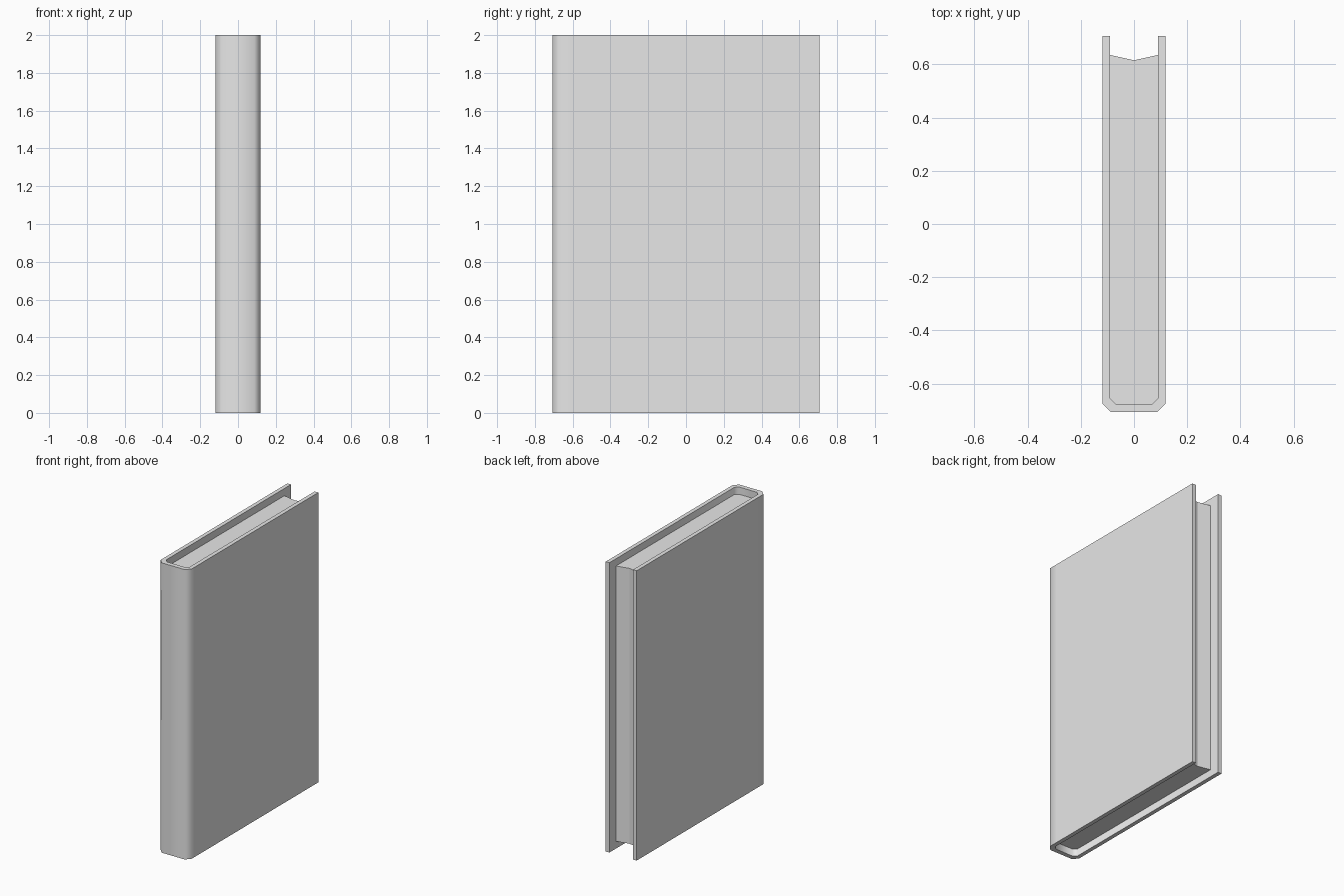
import bpy
import bmesh
import math

HEIGHT = 2.0
MARGIN = 0.05  # pages sit inside the cover at head and foot

if "Cube" in bpy.data.objects:
    bpy.data.objects.remove(bpy.data.objects["Cube"], do_unlink=True)

grey = bpy.data.materials.new("light_grey")
grey.use_nodes = True
grey.diffuse_color = (0.8, 0.8, 0.8, 1)
grey.node_tree.nodes["Principled BSDF"].inputs["Base Color"].default_value = (0.8, 0.8, 0.8, 1)


def mirrored(half):
    """Complete a right-hand half profile with its mirror image."""
    return half + [(-x, y) for x, y in reversed(half)]


def extrude_profile(name, points, bottom, top, smooth):
    """Make a closed prism standing upright from a plan profile."""
    bm = bmesh.new()
    face = bm.faces.new([bm.verts.new((x, y, bottom)) for x, y in points])
    grown = bmesh.ops.extrude_face_region(bm, geom=[face])["geom"]
    verts = [v for v in grown if isinstance(v, bmesh.types.BMVert)]
    bmesh.ops.translate(bm, verts=verts, vec=(0, 0, top - bottom))
    bmesh.ops.recalc_face_normals(bm, faces=bm.faces)
    mesh = bpy.data.meshes.new(name)
    bm.to_mesh(mesh)
    bm.free()
    mesh.materials.append(grey)
    obj = bpy.data.objects.new(name, mesh)
    bpy.context.collection.objects.link(obj)
    if smooth:
        bpy.ops.object.select_all(action="DESELECT")
        obj.select_set(True)
        bpy.context.view_layer.objects.active = obj
        bpy.ops.object.shade_smooth_by_angle(angle=math.radians(50))
    return obj


# Cover: two boards joined by a spine with bevelled corners
outer = [(0.118, 0.707), (0.118, -0.61), (0.118, -0.675), (0.087, -0.707)]
inner = [(0.09, 0.707), (0.09, -0.655), (0.068, -0.676)]
right_outer = outer
left_outer = [(-x, y) for x, y in reversed(outer)]
left_inner = [(-x, y) for x, y in inner]
right_inner = list(reversed(inner))
extrude_profile("cover", right_outer + left_outer + left_inner + right_inner,
                0, HEIGHT, True)

# Page block: fills the cover, with a shallow V along the fore edge
pages = mirrored([(0.09, 0.635), (0.09, -0.655), (0.068, -0.676)])
extrude_profile("pages", pages + [(0, 0.615)], MARGIN, HEIGHT - MARGIN, False)
